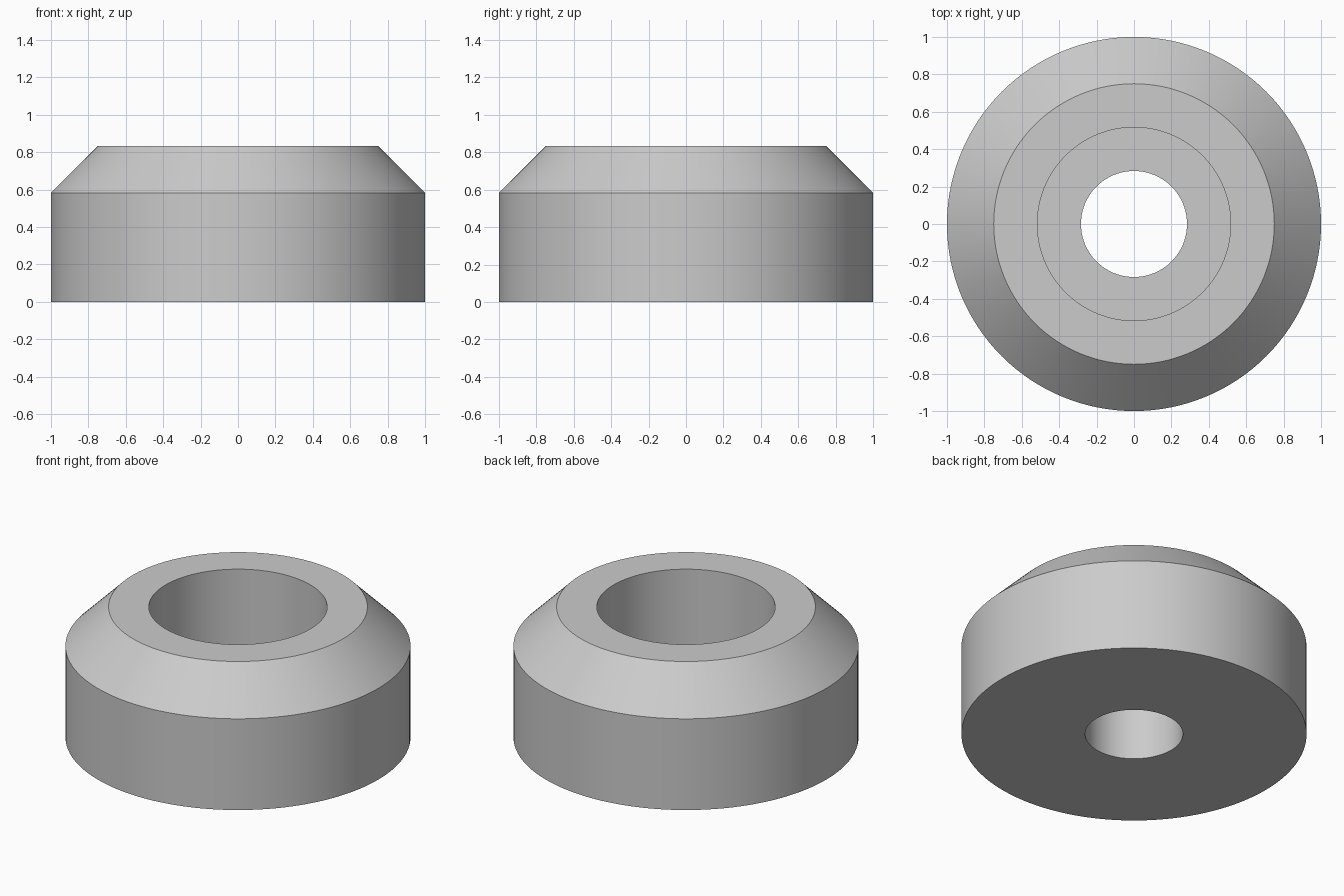
import bpy
import bmesh
from math import tau, radians
from mathutils import Vector

SEGMENTS = 128
UNIT = 1 / 6  # outer radius is six units

cube = bpy.data.objects.get("Cube")
if cube:
    bpy.data.objects.remove(cube, do_unlink=True)

# Plain grey material
grey = bpy.data.materials.new("grey")
grey.use_nodes = True
colour = (0.6, 0.6, 0.6, 1)
grey.diffuse_color = colour
grey.node_tree.nodes["Principled BSDF"].inputs["Base Color"].default_value = colour

# Closed cross-section (radius, height): outer wall, chamfer, counterbore, through hole
profile = [(1.7, 0), (6, 0), (6, 3.5), (4.5, 5), (3.1, 5), (3.1, 2), (1.7, 2)]

# Turn the section about the vertical axis
bm = bmesh.new()
verts = [bm.verts.new(Vector((r, 0, z)) * UNIT) for r, z in profile]
edges = [bm.edges.new((a, b)) for a, b in zip(verts, verts[1:] + verts[:1])]
bmesh.ops.spin(bm, geom=verts + edges, cent=(0, 0, 0), axis=(0, 0, 1),
               angle=tau, steps=SEGMENTS, use_duplicate=False)
bmesh.ops.remove_doubles(bm, verts=bm.verts, dist=0.0001)
bmesh.ops.recalc_face_normals(bm, faces=bm.faces)

mesh = bpy.data.meshes.new("counterbored_foot")
bm.to_mesh(mesh)
bm.free()
mesh.materials.append(grey)
foot = bpy.data.objects.new("counterbored_foot", mesh)
bpy.context.collection.objects.link(foot)

# Smooth round walls with crisp rims
bpy.ops.object.select_all(action="DESELECT")
foot.select_set(True)
bpy.context.view_layer.objects.active = foot
bpy.ops.object.shade_smooth_by_angle(angle=radians(30))
